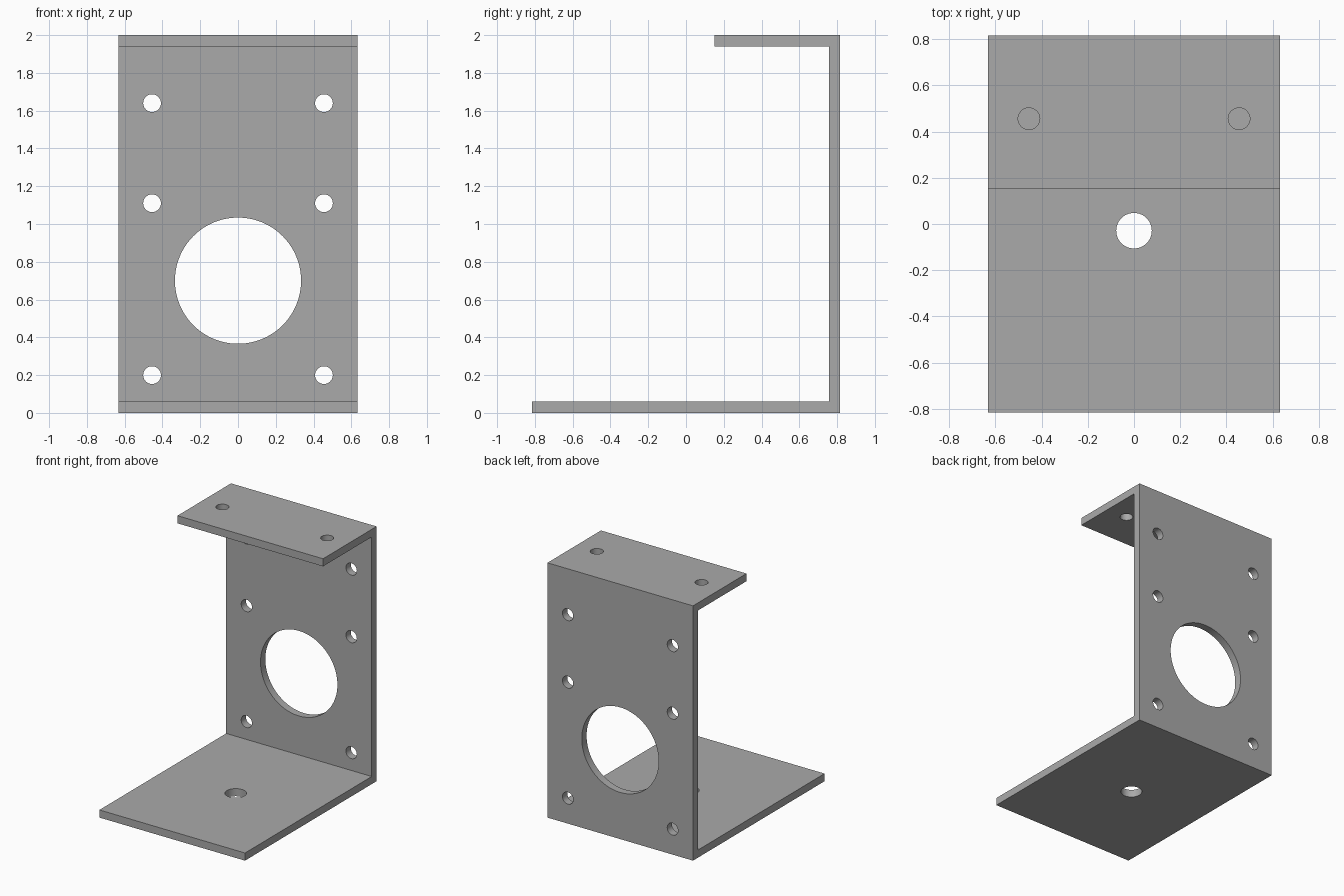
import bpy, bmesh
from math import pi
from mathutils import Vector

if "Cube" in bpy.data.objects:
    bpy.data.objects.remove(bpy.data.objects["Cube"], do_unlink=True)

HALF_W, BACK, TOP, T = 0.632, 0.816, 2.0, 0.06
SHELF_FRONT = 0.152
HOLE_X, HOLE_R = 0.455, 0.047

grey = bpy.data.materials.new("plain grey")
grey.use_nodes = True
colour = (0.4, 0.4, 0.4, 1)
grey.diffuse_color = colour
grey.node_tree.nodes["Principled BSDF"].inputs["Base Color"].default_value = colour


def new_object(name, bm):
    mesh = bpy.data.meshes.new(name)
    bmesh.ops.recalc_face_normals(bm, faces=bm.faces)
    bm.to_mesh(mesh)
    bm.free()
    mesh.materials.append(grey)
    obj = bpy.data.objects.new(name, mesh)
    bpy.context.collection.objects.link(obj)
    return obj


# Folded plate: C-shaped side profile extruded across the width
profile = [(-BACK, 0), (BACK, 0), (BACK, TOP), (SHELF_FRONT, TOP),
           (SHELF_FRONT, TOP - T), (BACK - T, TOP - T), (BACK - T, T), (-BACK, T)]
bm = bmesh.new()
face = bm.faces.new([bm.verts.new((-HALF_W, y, z)) for y, z in profile])
side = bmesh.ops.extrude_face_region(bm, geom=[face])["geom"]
bmesh.ops.translate(bm, vec=Vector((2 * HALF_W, 0, 0)),
                    verts=[v for v in side if isinstance(v, bmesh.types.BMVert)])
bracket = new_object("bracket", bm)


def drill(name, centre, radius, along_y=False, sides=32):
    """Cut a round hole through one plate of the bracket."""
    bm = bmesh.new()
    bmesh.ops.create_cone(bm, cap_ends=True, segments=sides,
                          radius1=radius, radius2=radius, depth=4 * T)
    cutter = new_object(name, bm)
    cutter.hide_render = True
    cutter.location = centre
    cutter.rotation_euler.x = pi / 2 if along_y else 0
    mod = bracket.modifiers.new(name, 'BOOLEAN')
    mod.operation, mod.solver, mod.object = 'DIFFERENCE', 'EXACT', cutter
    bpy.context.view_layer.objects.active = bracket
    bpy.ops.object.modifier_apply(modifier=name)
    bpy.data.objects.remove(cutter, do_unlink=True)


# Back plate: large opening and three rows of screw holes
wall_y = BACK - T / 2
drill("large_opening", (0, wall_y, 0.7), 0.334, True, 96)
for x in (-HOLE_X, HOLE_X):
    for z in (0.2, 1.11, 1.64):
        drill("wall_hole", (x, wall_y, z), HOLE_R, True)
    # Top flange holes
    drill("top_hole", (x, 0.456, TOP - T / 2), HOLE_R)

# Base plate hole
drill("base_hole", (0, -0.029, T / 2), 0.077, sides=48)

# Smooth hole walls, sharp plate edges
bpy.ops.object.select_all(action='DESELECT')
bracket.select_set(True)
bpy.context.view_layer.objects.active = bracket
bpy.ops.object.shade_smooth_by_angle(angle=pi / 6)
